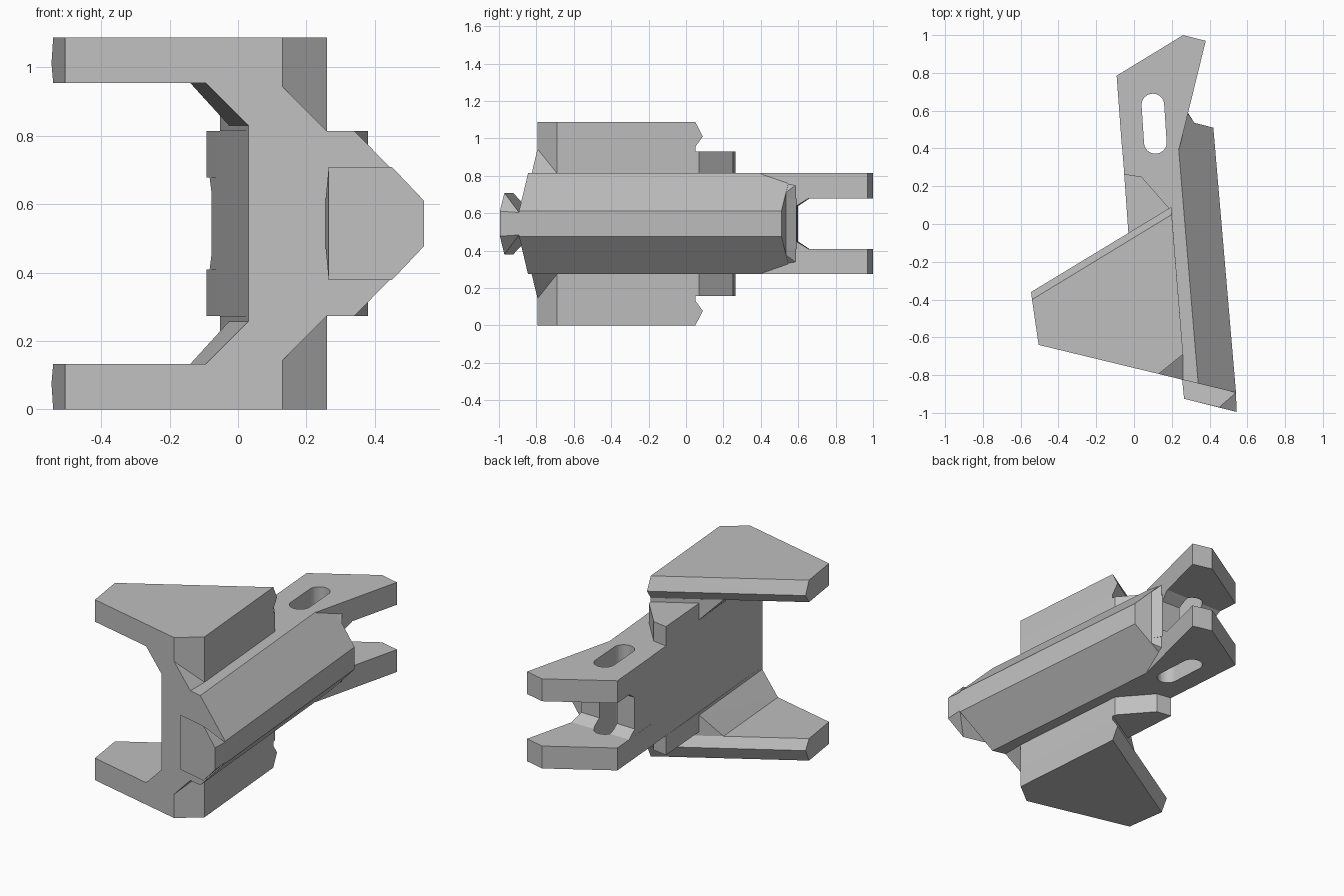
import bpy, bmesh
from mathutils import Vector

if "Cube" in bpy.data.objects:
    bpy.data.objects.remove(bpy.data.objects["Cube"], do_unlink=True)

MID = 0.5435   # height of the symmetry plane; all part heights are relative to it
GREY = (0.52, 0.52, 0.52, 1)
mat = bpy.data.materials.new("plain_grey")
mat.use_nodes = True
mat.diffuse_color = GREY
bsdf = next(n for n in mat.node_tree.nodes if n.type == "BSDF_PRINCIPLED")
bsdf.inputs["Base Color"].default_value = GREY


def solid(name, points, mirror=False):
    """Flat-faced convex solid; mirror copies it below the symmetry plane."""
    bm = bmesh.new()
    for p in points:
        bm.verts.new(p)
    bmesh.ops.convex_hull(bm, input=bm.verts)
    bmesh.ops.dissolve_limit(bm, angle_limit=0.01, verts=bm.verts, edges=bm.edges)
    bmesh.ops.recalc_face_normals(bm, faces=bm.faces)
    mesh = bpy.data.meshes.new(name)
    bm.to_mesh(mesh)
    bm.free()
    mesh.materials.append(mat)
    ob = bpy.data.objects.new(name, mesh)
    ob.location.z = MID
    bpy.context.scene.collection.objects.link(ob)
    if mirror:
        mod = ob.modifiers.new("mirror", "MIRROR")
        mod.use_axis = (False, False, True)
        mod.use_mirror_merge = False
    return ob


def both(points):
    """Points together with their reflections across the symmetry plane."""
    return [(x, y, s * h) for x, y, h in points for s in (1, -1)]


def prism(outline, low, high):
    return [(x, y, h) for x, y in outline for h in (low, high)]


def front(x):
    """The slanted front plane shared by wings, web and spine."""
    return -0.64 - 0.242 * (x + 0.505)


TOP, WING, BODY, ARM = MID, 0.411, 0.27, 0.135

# Wings with a pointed rear edge and a cut front corner
wing_outline = [(-0.54, -0.40), (0.20, 0.05), (0.26, -0.69), (0.13, front(0.13)), (-0.505, -0.64)]
solid("wing", prism(wing_outline, WING, TOP) + [(-0.545, -0.36, 0.467), (0.197, 0.09, 0.467)], True)

# Web between wing and body, and its rear step
shoulder = [(0.03, front(0.03)), (0.13, front(0.13)), (0.26, -0.69), (0.20, 0.05), (-0.027, -0.087)]
solid("shoulder", prism(shoulder, BODY, WING), True)
step = [(-0.027, -0.087), (0.20, 0.05), (0.198, 0.07), (0.04, 0.25), (-0.052, 0.265)]
solid("rear_step", prism(step, BODY, 0.387), True)

# Sloped filler under the cut front corner
solid("corner_slope", [(0.13, front(0.13), 0.40), (0.13, front(0.13), BODY),
                       (0.26, -0.69, BODY), (0.26, front(0.26), BODY)], True)

# Diagonal brace inside the wing corner
solid("brace", [(-0.095, front(-0.095), WING), (0.03, front(0.03), WING), (0.03, front(0.03), 0.287),
                (-0.14, -0.157, WING), (-0.027, -0.087, WING), (-0.027, -0.087, 0.287)], True)

# Long bevelled spine
spine = solid("spine", both([
    (0.03, front(0.03), BODY), (0.34, front(0.34), BODY), (0.54, front(0.54), 0.067),
    (0.42, 0.51, 0.067), (0.32, 0.535, 0.168), (0.223, 0.56, BODY), (-0.078, 0.60, BODY)]))

# Solid throat between the arms, with bevels where the arms leave it
throat = solid("throat", both([(-0.06, 0.40, ARM), (0.22, 0.50, ARM), (0.32, 0.535, ARM),
                               (0.285, 0.59, ARM), (-0.078, 0.60, ARM)]))
bevel = solid("throat_bevel", prism([(-0.078, 0.60), (0.285, 0.59)], 0.095, ARM)
              + [(-0.083, 0.66, ARM), (0.303, 0.655, ARM)], True)
solid("arm_fillet", [(0.32, 0.535, ARM), (0.285, 0.585, ARM), (0.24, 0.45, ARM),
                     (0.32, 0.535, 0.168), (0.285, 0.585, 0.205), (0.25, 0.45, 0.23)], True)

# Rear arms
arm_outline = [(-0.065, 0.42), (-0.092, 0.785), (0.26, 1.0), (0.38, 0.97), (0.24, 0.40)]
arm = solid("rear_arm", prism(arm_outline, ARM, BODY), True)

# Rounded slot cut through both arms and the throat
bm = bmesh.new()
ring = bmesh.ops.create_circle(bm, segments=32, radius=0.06)["verts"]
circle = [v.co.copy() for v in ring]
bm.free()
ends = [Vector((0.10, 0.63, 0)), Vector((0.113, 0.432, 0))]
slot = solid("slot_cutter", prism([(c + e).to_2d() for c in circle for e in ends], -0.5, 0.5))
slot.hide_render = True
slot.hide_set(True)
slot.display_type = "WIRE"
for part in (spine, throat, bevel, arm):
    cut = part.modifiers.new("slot", "BOOLEAN")
    cut.operation = "DIFFERENCE"
    cut.solver = "EXACT"
    cut.object = slot

# Dovetail nub on the front
solid("front_nub", both([(0.265, -0.925, 0.165), (0.45, -0.971, 0.165), (0.543, -0.995, 0.067),
                         (0.255, front(0.255), 0.06), (0.54, front(0.54), 0.06)]))
